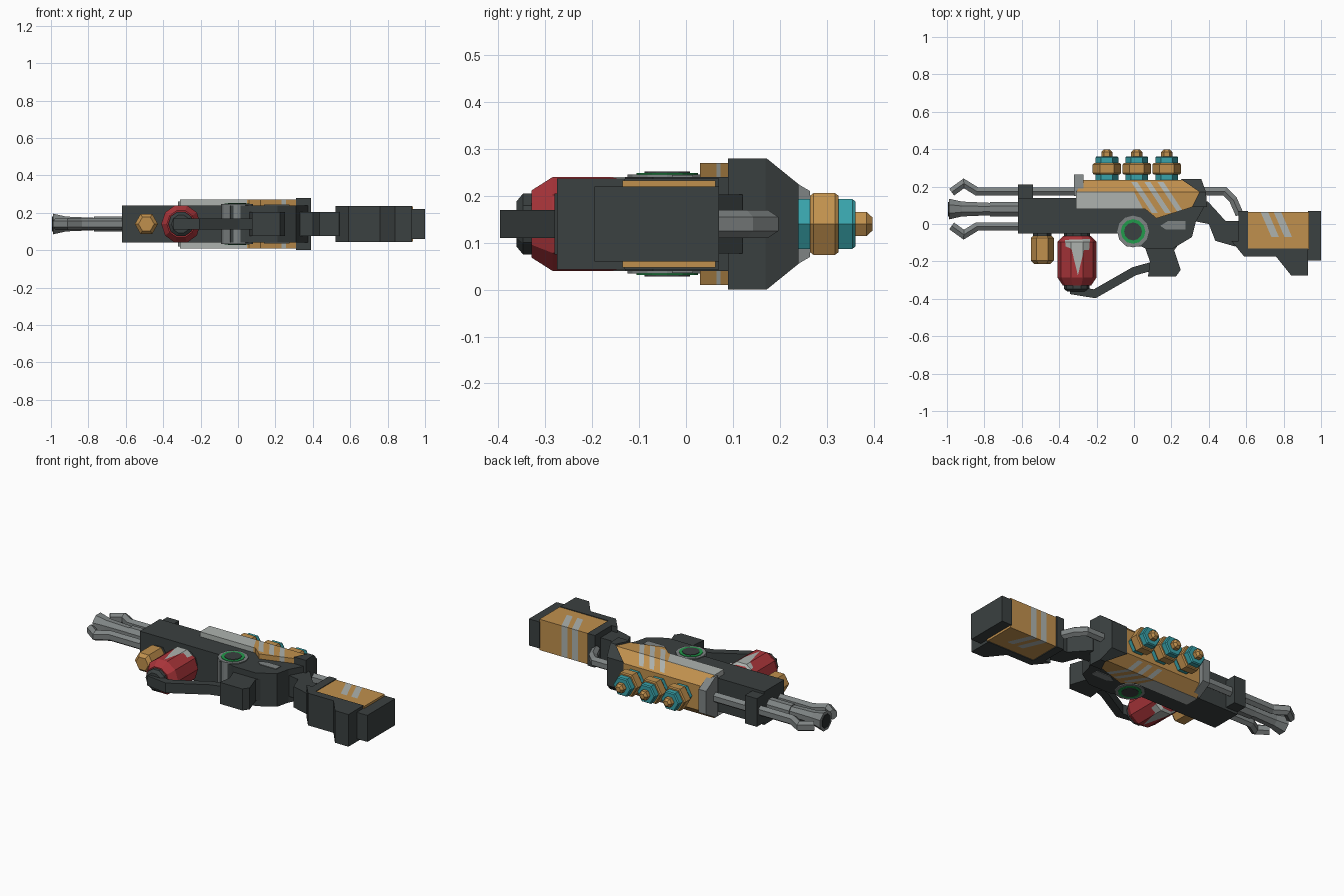
import bpy, bmesh, math
from mathutils import Vector

if "Cube" in bpy.data.objects:
    bpy.data.objects.remove(bpy.data.objects["Cube"])

Z = 0.14  # mid-plane of the blaster lying on its side


def material(name, rgb):
    m = bpy.data.materials.new(name)
    m.diffuse_color = (*rgb, 1)
    m.use_nodes = True
    m.node_tree.nodes["Principled BSDF"].inputs["Base Color"].default_value = m.diffuse_color
    return m


DARK = material("dark_gunmetal", (0.043, 0.052, 0.052))
METAL = material("mid_grey_metal", (0.21, 0.23, 0.23))
GREY = material("light_grey_paint", (0.42, 0.45, 0.43))
ORANGE = material("orange_paint", (0.53, 0.28, 0.075))
TEAL = material("teal", (0.04, 0.36, 0.40))
RED = material("red_paint", (0.40, 0.035, 0.042))
GREEN = material("green_glow", (0.015, 0.33, 0.07))
BLACK = material("near_black", (0.02, 0.024, 0.024))


def finish(name, bm, mat):
    bmesh.ops.recalc_face_normals(bm, faces=bm.faces)
    me = bpy.data.meshes.new(name)
    bm.to_mesh(me)
    bm.free()
    me.materials.append(mat)
    ob = bpy.data.objects.new(name, me)
    bpy.context.collection.objects.link(ob)
    return ob


def loft(name, rings, mat):
    """Skin closed rings of equal length and cap both ends."""
    bm = bmesh.new()
    rows = [[bm.verts.new(p) for p in r] for r in rings]
    n = len(rows[0])
    for a, b in zip(rows, rows[1:]):
        for i in range(n):
            bm.faces.new((a[i], a[(i + 1) % n], b[(i + 1) % n], b[i]))
    bm.faces.new(rows[0])
    bm.faces.new(rows[-1])
    return finish(name, bm, mat)


def prism(name, prof, half, mat):
    """Side profile extruded evenly about the mid-plane."""
    return loft(name, [[(x, y, Z + s * half) for x, y in prof] for s in (-1, 1)], mat)


def box(name, x0, x1, y0, y1, half, mat):
    return prism(name, [(x0, y0), (x1, y0), (x1, y1), (x0, y1)], half, mat)


def lathe(name, c, rings, n, mat, axis='Y', phase=0.0):
    out = []
    for t, r in rings:
        ring = []
        for i in range(n):
            a = phase + i * math.tau / n
            u, w = c + r * math.cos(a), Z + r * math.sin(a)
            ring.append((u, t, w) if axis == 'Y' else (t, u, w))
        out.append(ring)
    return loft(name, out, mat)


def sweep(name, path, ry, rz, n, mat):
    """Tube along an in-plane path, mitred at the bends."""
    pts = [Vector(p) for p in path]
    k = 1 / math.cos(math.pi / n)
    rings = []
    for i, p in enumerate(pts):
        a = (p - pts[i - 1]).normalized() if i else (pts[1] - p).normalized()
        b = (pts[i + 1] - p).normalized() if i < len(pts) - 1 else a
        t = (a + b).normalized()
        nor = Vector((-t.y, t.x)) / max(t.dot(a), 0.5)
        ring = []
        for j in range(n):
            ang = (j + 0.5) * math.tau / n
            q = p + nor * (ry * k * math.cos(ang))
            ring.append((q.x, q.y, Z + rz * k * math.sin(ang)))
        rings.append(ring)
    return loft(name, rings, mat)


def chamfer_top(ob, y, half):
    """Slope the sides inward above height y."""
    bm = bmesh.new()
    bm.from_mesh(ob.data)
    bmesh.ops.triangulate(bm, faces=bm.faces)
    bmesh.ops.bisect_plane(bm, geom=bm.verts[:] + bm.edges[:] + bm.faces[:],
                           plane_co=(0, y, 0), plane_no=(0, 1, 0))
    for v in bm.verts:
        if v.co.y > y + 0.03:
            v.co.z = Z + math.copysign(half, v.co.z - Z)
    bm.to_mesh(ob.data)
    bm.free()


def paint(ob, polys, mat):
    """Cut convex outlines (counter-clockwise) through the part, colour inside."""
    ob.data.materials.append(mat)
    idx = len(ob.data.materials) - 1
    bm = bmesh.new()
    bm.from_mesh(ob.data)
    for poly in polys:
        bmesh.ops.triangulate(bm, faces=bm.faces)
        planes = []
        for (x0, y0), (x1, y1) in zip(poly, poly[1:] + poly[:1]):
            planes.append((Vector((x0, y0, 0)), Vector((y1 - y0, x0 - x1, 0)).normalized()))
        for co, no in planes:
            bmesh.ops.bisect_plane(bm, geom=bm.verts[:] + bm.edges[:] + bm.faces[:],
                                   plane_co=co, plane_no=no)
        for f in bm.faces:
            c = f.calc_center_median()
            if all((c - co).dot(no) < 0 for co, no in planes):
                f.material_index = idx
    bm.to_mesh(ob.data)
    bm.free()


def stripe(x, y0, y1, slant, w):
    return [(x + slant, y0), (x + slant + w, y0), (x + w, y1), (x, y1)]


# Receiver body, front block, rear link
prism("receiver_body", [(-0.62, -0.05), (-0.07, -0.05), (-0.04, -0.12), (0.04, -0.12), (0.06, -0.13),
                        (0.21, -0.13), (0.31, -0.07), (0.33, 0.01), (0.38, 0.1), (0.36, 0.15),
                        (-0.3, 0.15), (-0.3, 0.14), (-0.62, 0.14)], 0.1, DARK)
box("front_block", -0.62, -0.54, -0.045, 0.21, 0.085, DARK)
prism("rear_link", [(0.3, 0.02), (0.4, 0.0), (0.435, -0.09), (0.54, -0.12), (0.58, -0.06), (0.57, 0.015),
                    (0.49, 0.015), (0.45, 0.06), (0.395, 0.12), (0.3, 0.12)], 0.063, DARK)

# Painted upper sleeve with stripes
sleeve = prism("upper_sleeve", [(-0.31, 0.08), (0.06, 0.08), (0.12, 0.03), (0.31, 0.09), (0.36, 0.17),
                                (0.3, 0.235), (-0.27, 0.235), (-0.31, 0.17)], 0.13, ORANGE)
chamfer_top(sleeve, 0.172, 0.075)
paint(sleeve, [[(-0.4, 0.0), (0.09, 0.0), (0.0, 0.173), (-0.4, 0.173)]]
      + [stripe(x, 0.06, 0.225, 0.11, 0.032) for x in (-0.015, 0.055, 0.125)], GREY)

# Dark rear cap and grey front collar
cap = prism("rear_cap", [(0.31, 0.09), (0.39, 0.09), (0.385, 0.17), (0.36, 0.24), (0.25, 0.24),
                         (0.35, 0.172)], 0.14, DARK)
chamfer_top(cap, 0.172, 0.085)
collar = box("front_collar", -0.32, -0.27, 0.15, 0.265, 0.12, METAL)
chamfer_top(collar, 0.18, 0.07)

# Three stacked coils on top
for i in range(3):
    x = -0.145 + 0.16 * i
    lathe(f"coil_core_{i}", x, [(0.22, 0.061), (0.355, 0.061), (0.362, 0.055)], 6, TEAL)
    lathe(f"coil_ring_{i}", x, [(0.265, 0.07), (0.272, 0.076), (0.318, 0.076), (0.325, 0.07)], 6, ORANGE)
    lathe(f"coil_tip_{i}", x, [(0.36, 0.03), (0.385, 0.03), (0.398, 0.016)], 6, ORANGE)

# Muzzle: upper and lower prongs mirrored about the barrel
for name, s, end in (("upper_prong", 1, -0.27), ("lower_prong", -1, -0.6)):
    path = [(-0.975, 0.09), (-0.91, 0.137), (-0.84, 0.094), (end, 0.094)]
    sweep(name, [(x, 0.08 + s * y) for x, y in path], 0.022, 0.027, 6, METAL)
lathe("center_barrel", 0.08, [(-0.99, 0.06), (-0.92, 0.043), (-0.77, 0.036), (-0.77, 0.042),
                              (-0.61, 0.042)], 8, METAL, 'X', math.pi / 8)
lathe("muzzle_bore", 0.08, [(-0.994, 0.042), (-0.98, 0.042)], 8, BLACK, 'X', math.pi / 8)

# Red tank with worn paint
TX = -0.305
tank = lathe("red_tank", TX, [(-0.065, 0.075), (-0.095, 0.105), (-0.285, 0.105), (-0.33, 0.075)], 10, RED)
paint(tank, [[(-0.365, -0.12), (-0.33, -0.135), (-0.24, -0.14), (-0.235, -0.08), (-0.37, -0.085)],
             [(-0.30, -0.275), (-0.265, -0.13), (-0.335, -0.13)]], GREY)
lathe("tank_neck", TX, [(-0.03, 0.07), (-0.07, 0.07)], 10, DARK)
lathe("tank_base", TX, [(-0.32, 0.068), (-0.348, 0.068), (-0.362, 0.05)], 10, DARK)

# Small orange canister
lathe("small_canister", -0.49, [(-0.06, 0.045), (-0.075, 0.062), (-0.195, 0.062), (-0.215, 0.042)], 6, ORANGE)
lathe("canister_neck", -0.49, [(-0.03, 0.05), (-0.065, 0.05)], 6, DARK)

# Grip and brace from the grip to the tank
prism("grip", [(0.05, -0.1), (0.085, -0.2), (0.075, -0.28), (0.225, -0.28), (0.25, -0.245),
               (0.215, -0.14), (0.26, -0.08)], 0.065, DARK)
sweep("tank_brace", [(-0.34, -0.352), (-0.21, -0.373), (0.0, -0.253), (0.11, -0.222)], 0.023, 0.03, 4, DARK)

# Round dial, on both sides
for name, r, half, mat in (("dial_housing", 0.085, 0.106, METAL), ("dial_ring", 0.066, 0.109, GREEN),
                           ("dial_center", 0.048, 0.112, DARK)):
    prism(name, [(-0.005 + r * math.cos(i * math.tau / 12), -0.04 + r * math.sin(i * math.tau / 12))
                 for i in range(12)], half, mat)
prism("side_latch", [(0.14, -0.01), (0.18, 0.015), (0.275, 0.015), (0.275, -0.03), (0.17, -0.03)], 0.104, METAL)

# Stock with striped panel, butt plate and support rod
prism("stock_frame", [(0.52, -0.09), (0.56, -0.09), (0.56, 0.07), (0.61, 0.07), (0.61, -0.13), (0.93, -0.13),
                      (0.93, -0.275), (0.84, -0.275), (0.76, -0.175), (0.59, -0.175)], 0.097, DARK)
panel = box("stock_panel", 0.605, 0.935, -0.135, 0.063, 0.093, ORANGE)
paint(panel, [stripe(x, -0.07, 0.08, 0.065, 0.04) for x in (0.67, 0.74)], GREY)
box("butt_plate", 0.93, 1.0, -0.195, 0.07, 0.08, DARK)
sweep("support_rod", [(0.35, 0.175), (0.485, 0.175), (0.53, 0.13), (0.565, 0.05)], 0.022, 0.026, 6, METAL)
